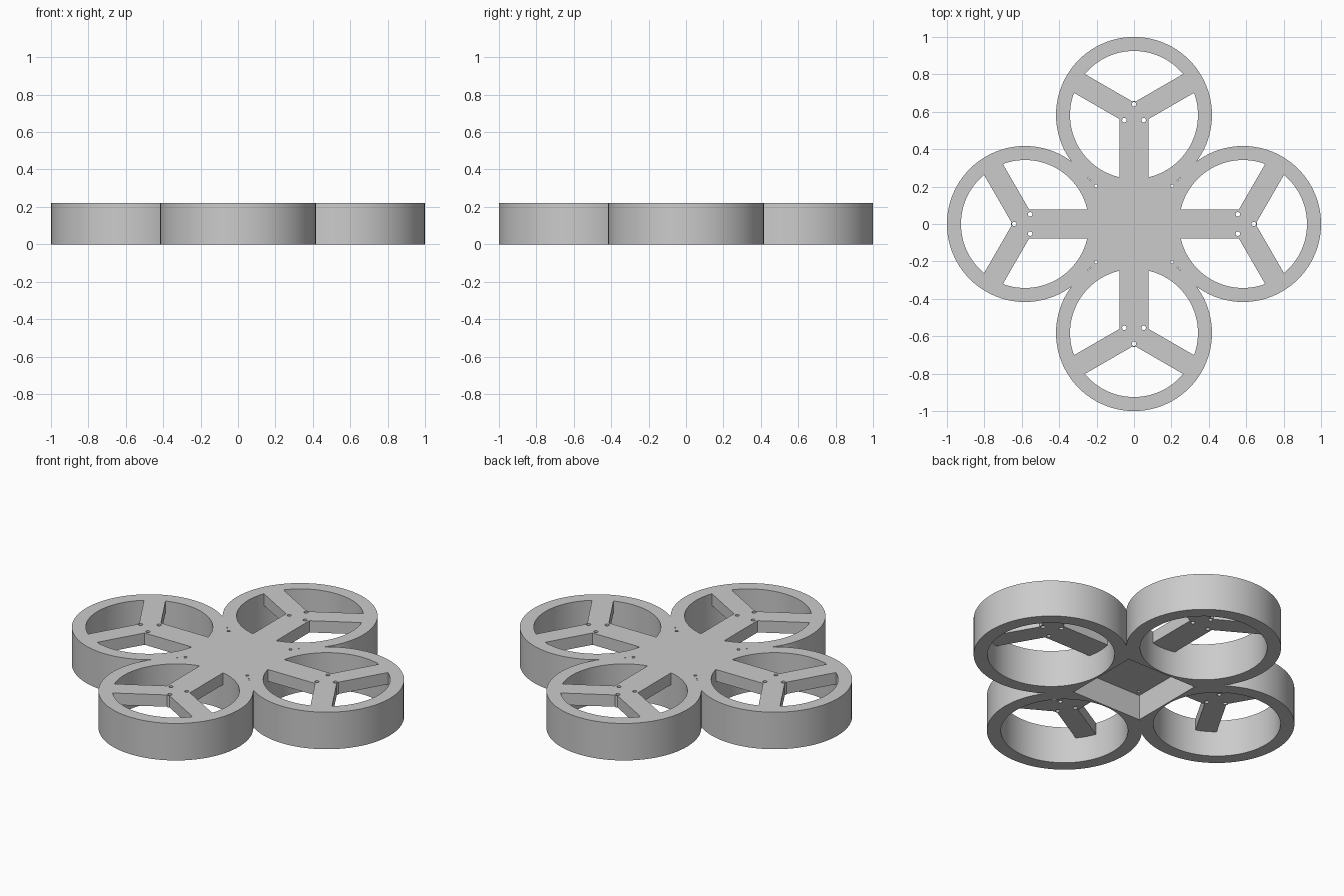
import bpy, bmesh, math
from mathutils import Matrix, Vector

if "Cube" in bpy.data.objects:
    bpy.data.objects.remove(bpy.data.objects["Cube"])

HEIGHT = 0.22       # duct height
PLATE = 0.15        # underside of the arms and hub plate
REACH = 0.583       # hub centre to duct centre
OUTER, INNER = 0.417, 0.342
ARM_HALF, SPOKE_HALF = 0.077, 0.058
TURNS = [Matrix.Rotation(math.radians(90 * i), 4, 'Z') for i in range(4)]

grey = bpy.data.materials.new("plain grey")
grey.use_nodes = True
grey.diffuse_color = (0.6, 0.6, 0.6, 1)
grey.node_tree.nodes["Principled BSDF"].inputs["Base Color"].default_value = (0.6, 0.6, 0.6, 1)


def prism(name, outline, z0, z1):
    """Extrude a flat outline from z0 to z1."""
    bm = bmesh.new()
    face = bm.faces.new([bm.verts.new((x, y, z0)) for x, y in outline])
    ext = bmesh.ops.extrude_face_region(bm, geom=[face])
    bmesh.ops.translate(bm, vec=(0, 0, z1 - z0),
                        verts=[v for v in ext["geom"] if isinstance(v, bmesh.types.BMVert)])
    bmesh.ops.recalc_face_normals(bm, faces=bm.faces)
    mesh = bpy.data.meshes.new(name)
    bm.to_mesh(mesh)
    bm.free()
    mesh.materials.append(grey)
    obj = bpy.data.objects.new(name, mesh)
    bpy.context.collection.objects.link(obj)
    return obj


def circle(x, y, r, n):
    return [(x + r * math.cos(math.tau * i / n), y + r * math.sin(math.tau * i / n))
            for i in range(n)]


def square(h):
    return [(-h, -h), (h, -h), (h, h), (-h, h)]


def combine(target, tool, operation):
    """Apply a boolean and remove the helper."""
    tool.hide_render = True
    mod = target.modifiers.new("combine", 'BOOLEAN')
    mod.operation, mod.object, mod.solver = operation, tool, 'EXACT'
    bpy.context.view_layer.update()
    graph = bpy.context.evaluated_depsgraph_get()
    mesh = bpy.data.meshes.new_from_object(target.evaluated_get(graph))
    target.modifiers.clear()
    target.data = mesh
    bpy.data.objects.remove(tool)


def around(outline, z0, z1, operation):
    """Combine an outline with the frame at all four quarter turns."""
    for turn in TURNS:
        pts = [(turn @ Vector((x, y, 0)))[:2] for x, y in outline]
        combine(frame, prism("helper", pts, z0, z1), operation)


# Hub block with four ducts
frame = prism("quadcopter_frame", square(0.247), 0, HEIGHT)
around(circle(REACH, 0, OUTER, 96), 0, HEIGHT, 'UNION')
around(circle(REACH, 0, INNER, 96), -0.1, HEIGHT + 0.1, 'DIFFERENCE')

# Square bay under the hub
combine(frame, prism("bay_cutter", square(0.231), -0.1, PLATE), 'DIFFERENCE')

# Y-shaped motor arms
along = Vector((0.5, math.sqrt(0.75)))
side = Vector((along.y, -along.x)) * SPOKE_HALF
tip = Vector((REACH, 0)) + along * 0.375
apex = REACH + SPOKE_HALF / along.y
corner = REACH - SPOKE_HALF / along.y + ARM_HALF * along.x / along.y
half = [(0.2, ARM_HALF), (corner, ARM_HALF), tuple(tip - side), tuple(tip + side)]
arm = half + [(apex, 0)] + [(x, -y) for x, y in reversed(half)]
around(arm, PLATE, HEIGHT, 'UNION')
around(circle(0.64, 0, 0.018, 20), PLATE, HEIGHT, 'UNION')

# Motor screw holes and hub mounting holes
for x, y, r in [(0.64, 0, 0.012), (0.555, 0.052, 0.012), (0.555, -0.052, 0.012),
                (0.203, 0.203, 0.009), (0.235, 0.235, 0.004)]:
    around(circle(x, y, r, 16), -0.1, HEIGHT + 0.1, 'DIFFERENCE')

# Smooth duct walls, sharp rims
bpy.ops.object.select_all(action='DESELECT')
frame.select_set(True)
bpy.context.view_layer.objects.active = frame
bpy.ops.object.shade_smooth_by_angle(angle=math.radians(30))
